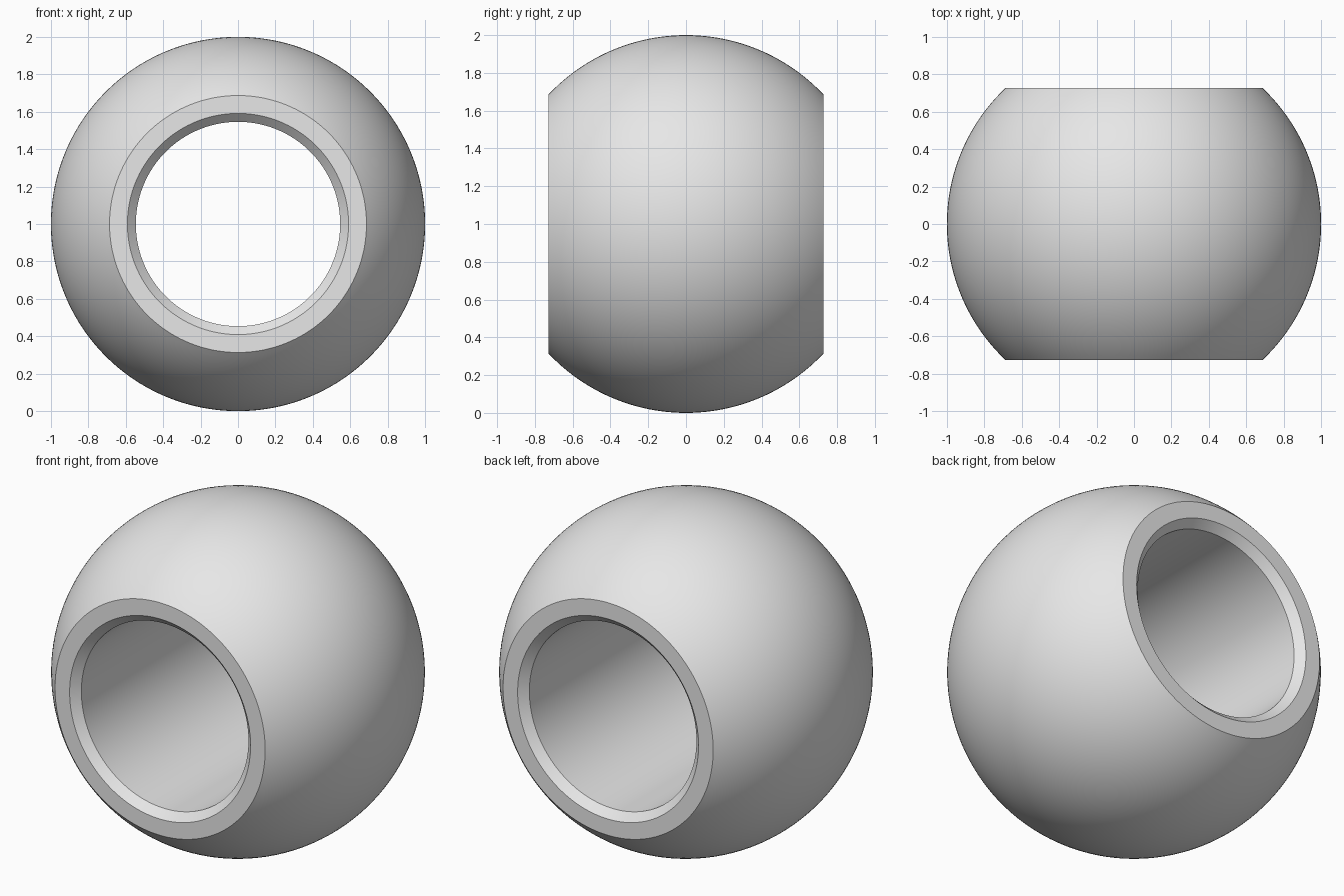
import bpy, bmesh, math
from mathutils import Vector, Matrix

cube = bpy.data.objects.get("Cube")
if cube:
    bpy.data.objects.remove(cube, do_unlink=True)

RADIUS = 1.0
HALF_WIDTH = 0.727
BORE = 0.546
CHAMFER = 0.045
ARC_STEPS = 48
SEGMENTS = 160

# Plain grey material
grey = bpy.data.materials.new("plain_grey")
grey.use_nodes = True
colour = (0.8, 0.8, 0.8, 1)
grey.diffuse_color = colour
grey.node_tree.nodes["Principled BSDF"].inputs["Base Color"].default_value = colour

# Closed cross-section as (distance from axis, y): spherical outside, chamfered bore
limit = math.asin(HALF_WIDTH / RADIUS)
profile = []
for i in range(ARC_STEPS + 1):
    a = -limit + 2 * limit * i / ARC_STEPS
    profile.append((RADIUS * math.cos(a), RADIUS * math.sin(a)))
profile += [(BORE + CHAMFER, HALF_WIDTH), (BORE, HALF_WIDTH - CHAMFER),
            (BORE, CHAMFER - HALF_WIDTH), (BORE + CHAMFER, -HALF_WIDTH)]

# Revolve the section around the y axis
bm = bmesh.new()
verts = [bm.verts.new((r, y, 0)) for r, y in profile]
edges = [bm.edges.new((v, verts[i - 1])) for i, v in enumerate(verts)]
bmesh.ops.spin(bm, geom=verts + edges, cent=(0, 0, 0), axis=(0, 1, 0),
               angle=math.tau, steps=SEGMENTS, use_merge=False)
bmesh.ops.remove_doubles(bm, verts=bm.verts[:], dist=0.0005)
bmesh.ops.recalc_face_normals(bm, faces=bm.faces[:])
bmesh.ops.translate(bm, verts=bm.verts[:], vec=(0, 0, RADIUS))

mesh = bpy.data.meshes.new("bored_ball")
bm.to_mesh(mesh)
bm.free()
mesh.materials.append(grey)
ball = bpy.data.objects.new("bored_ball", mesh)
bpy.context.collection.objects.link(ball)

# Smooth curves, crisp rims
bpy.ops.object.select_all(action="DESELECT")
ball.select_set(True)
bpy.context.view_layer.objects.active = ball
bpy.ops.object.shade_smooth_by_angle(angle=math.radians(30))
